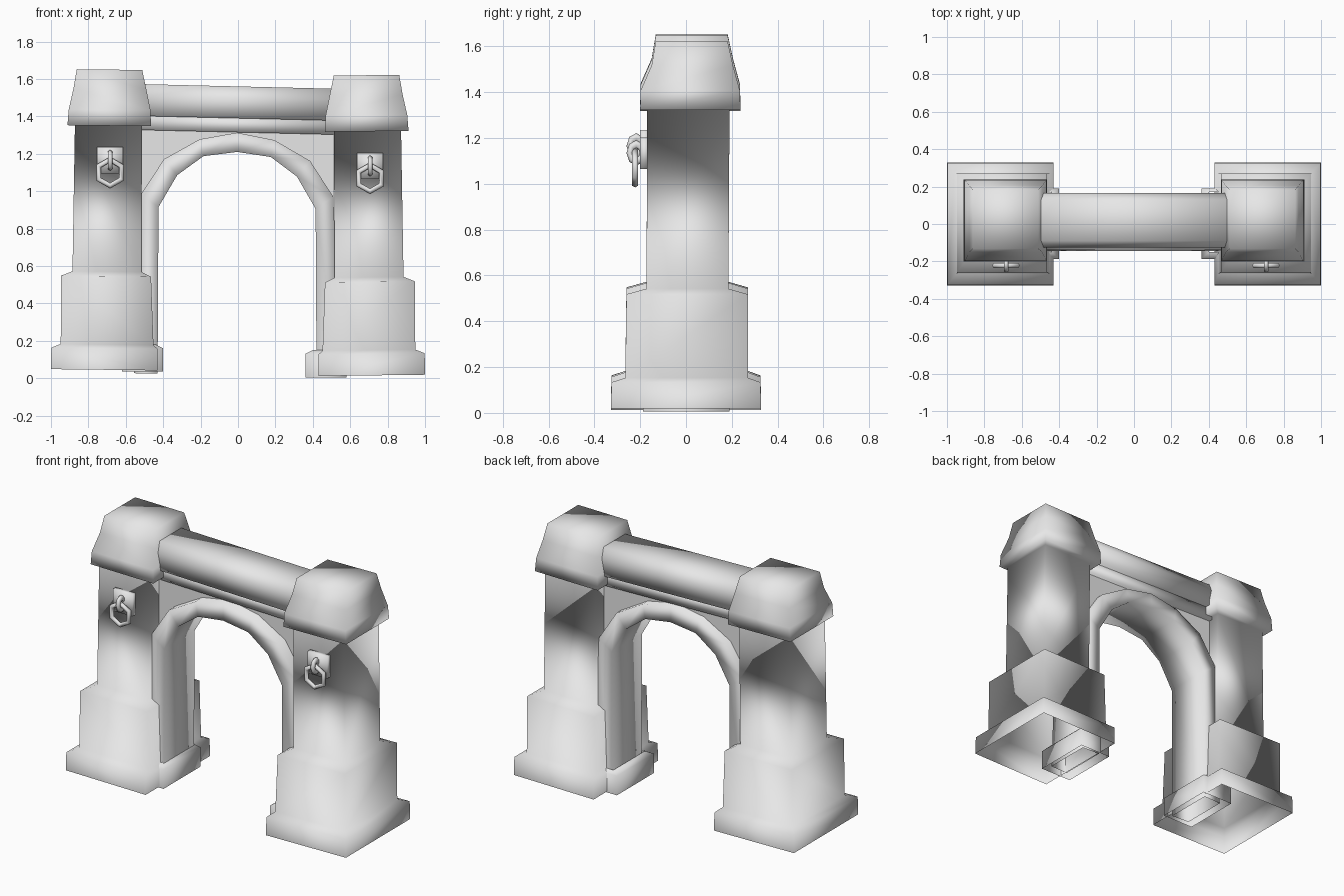
import bpy
import bmesh
from math import radians

if "Cube" in bpy.data.objects:
    bpy.data.objects.remove(bpy.data.objects["Cube"], do_unlink=True)

stone = bpy.data.materials.new("pale_grey_stone")
stone.use_nodes = True
GREY = (0.8, 0.8, 0.8, 1)
stone.diffuse_color = GREY
stone.node_tree.nodes["Principled BSDF"].inputs["Base Color"].default_value = GREY


def loft(name, rings, cap_start=False, cap_end=False, smooth=True):
    """Skin a list of equal-length closed rings of 3D points."""
    bm = bmesh.new()
    loops = [[bm.verts.new(p) for p in ring] for ring in rings]
    for a, b in zip(loops, loops[1:]):
        for i in range(len(a)):
            j = (i + 1) % len(a)
            bm.faces.new((a[i], a[j], b[j], b[i]))
    if cap_start:
        bm.faces.new(loops[0])
    if cap_end:
        bm.faces.new(loops[-1])
    bmesh.ops.recalc_face_normals(bm, faces=bm.faces)
    for f in bm.faces:
        f.smooth = smooth
    mesh = bpy.data.meshes.new(name)
    bm.to_mesh(mesh)
    bm.free()
    mesh.materials.append(stone)
    obj = bpy.data.objects.new(name, mesh)
    bpy.context.collection.objects.link(obj)
    return obj


def box_rings(levels, side, lift, tilt=0.012):
    """Rectangles (z, x_in, x_out, y_front, y_back), leaning slightly."""
    return [[(side * x, y, z + lift + tilt * (x - 0.7))
             for x, y in ((x0, y0), (x1, y0), (x1, y1), (x0, y1))]
            for z, x0, x1, y0, y1 in levels]


def torus(name, loc, rot, major, minor, scale=(1, 1, 1), segments=6):
    bpy.ops.mesh.primitive_torus_add(
        major_segments=segments, minor_segments=6, major_radius=major,
        minor_radius=minor, location=loc, rotation=rot)
    obj = bpy.context.object
    obj.name = name
    obj.scale = scale
    bpy.ops.object.shade_smooth()
    obj.data.materials.append(stone)


# Pillar profile: plinth, body, shaft, flared cap
pillar = [
    (0.01, 0.43, 1.00, -0.328, 0.328),
    (0.125, 0.43, 0.998, -0.325, 0.325),
    (0.145, 0.452, 0.948, -0.265, 0.27),
    (0.51, 0.465, 0.945, -0.26, 0.27),
    (0.535, 0.517, 0.885, -0.172, 0.185),
    (1.315, 0.513, 0.872, -0.17, 0.19),
    (1.315, 0.465, 0.912, -0.20, 0.238),
    (1.40, 0.468, 0.905, -0.198, 0.235),
    (1.51, 0.49, 0.88, -0.15, 0.205),
    (1.615, 0.512, 0.862, -0.132, 0.182),
]
foot = [
    (0.0, 0.38, 0.60, -0.188, 0.19),
    (0.125, 0.38, 0.60, -0.188, 0.19),
    (0.145, 0.42, 0.58, -0.15, 0.17),
]

for side, word, lift in ((-1, "right", 0.035), (1, "left", 0.005)):
    loft(word + "_pillar", box_rings(pillar, side, lift), cap_end=True)
    jamb_foot = loft(word + "_jamb_foot", box_rings(foot, side, lift, 0))
    jamb_foot.location.x = -0.02

    # Knocker: backing plate, strap and hexagonal ring
    kx = 0.695 * side + 0.011
    plate = [(z, 0, 0.14, -0.20, -0.16) for z in (1.06, 1.20)]
    obj = loft(word + "_knocker_plate", box_rings(plate, 1, lift, 0), True, True)
    obj.location.x = kx - 0.07
    torus(word + "_knocker_strap", (kx, -0.217, 1.13 + lift),
          (0, radians(90), 0), 0.029, 0.014, (1.3, 1, 1), 8)
    torus(word + "_knocker_ring", (kx, -0.222, 1.064 + lift),
          (radians(90), radians(30), 0), 0.07, 0.015)

# Arch moulding: inner and outer half curves, mirrored across the crown
inner = [(0.425, 0.02), (0.42, 0.91), (0.32, 1.082), (0.18, 1.185)]
outer = [(0.55, 0.02), (0.515, 0.975), (0.39, 1.167), (0.2, 1.275)]


def full(half, crown):
    pts = [(-x, z) for x, z in half] + [(0, crown)] + half[::-1]
    return [(x - 0.005, z - 0.012 * x) for x, z in pts]


inner, outer = full(inner, 1.21), full(outer, 1.313)
loft("arch_moulding", [
    [(a[0], -0.145, a[1]), (b[0], -0.14, b[1]), (b[0], 0.16, b[1]), (a[0], 0.165, a[1])]
    for a, b in zip(inner, outer)])

# Wall above the arch, following its curve
wall = []
for (ax, az), (bx, bz) in list(zip(inner, outer))[1:-1]:
    z = 0.4 * az + 0.6 * bz
    wall.append([(bx, -0.07, z), (bx, 0.11, z), (bx, 0.11, 1.41), (bx, -0.07, 1.41)])
loft("spandrel_wall", wall, smooth=False)


# Coping beam and the band under it, both sloping down slightly
def beam(name, half_section):
    section = [(-y, z) for y, z in half_section] + half_section[::-1]
    loft(name, [[(x, y + 0.02, z - 0.024 * x) for y, z in section]
                for x in (-0.52, 0.53)], True, True)


beam("coping_beam", [(0.145, 1.39), (0.145, 1.50), (0.11, 1.56)])
beam("under_band", [(0.115, 1.315), (0.115, 1.395)])
